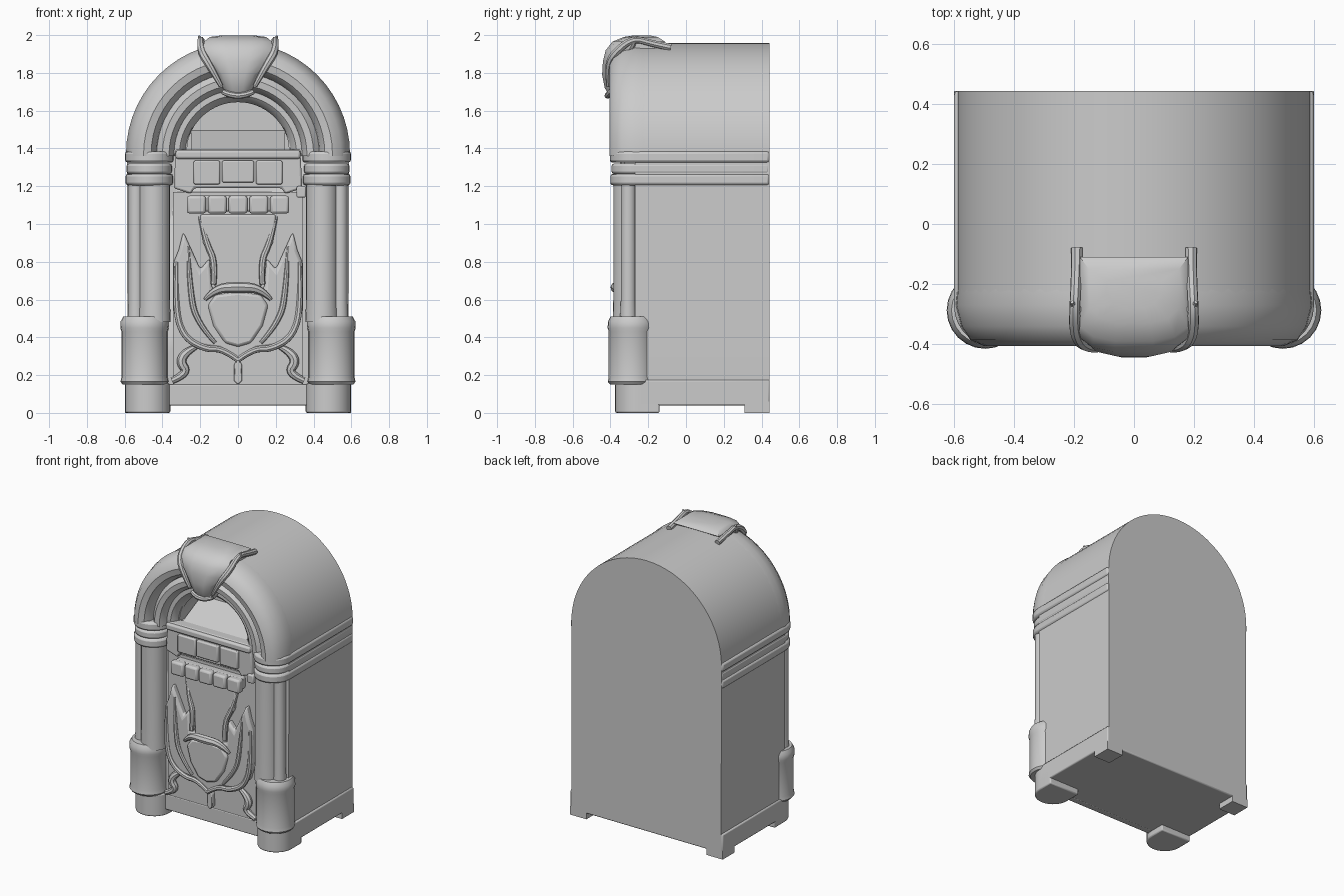
import bpy, bmesh, math
from mathutils import Vector

if "Cube" in bpy.data.objects:
    bpy.data.objects.remove(bpy.data.objects["Cube"])

ARCH_Z = 1.37          # centre height of the arched top
BACK = 0.443


def finish(ob, mirror=False, bevel=0.0, angle=35):
    """Shading, optional bevel and left/right mirror."""
    bpy.ops.object.select_all(action='DESELECT')
    ob.select_set(True)
    bpy.context.view_layer.objects.active = ob
    bpy.ops.object.shade_smooth_by_angle(angle=math.radians(angle))
    if bevel:
        m = ob.modifiers.new("bevel", 'BEVEL')
        m.width, m.segments, m.limit_method = bevel, 2, 'ANGLE'
        m.angle_limit = math.radians(40)
    if mirror:
        ob.modifiers.new("mirror", 'MIRROR')
    return ob


def mesh_object(name, bm):
    bmesh.ops.recalc_face_normals(bm, faces=bm.faces)
    me = bpy.data.meshes.new(name)
    bm.to_mesh(me)
    bm.free()
    ob = bpy.data.objects.new(name, me)
    bpy.context.collection.objects.link(ob)
    return ob


def loft(name, rings, closed=True, **kw):
    """Skin a list of equal-length point rings and cap the ends."""
    bm = bmesh.new()
    rows = [[bm.verts.new(p) for p in r] for r in rings]
    n = len(rows[0])
    for a, b in zip(rows, rows[1:]):
        for i in range(n if closed else n - 1):
            j = (i + 1) % n
            bm.faces.new((a[i], a[j], b[j], b[i]))
    bm.faces.new(rows[0])
    bm.faces.new(rows[-1])
    return finish(mesh_object(name, bm), **kw)


def prism_y(name, pts, y0, y1, **kw):
    return loft(name, [[(x, y, z) for x, z in pts] for y in (y0, y1)], **kw)


def prism_z(name, pts, z0, z1, **kw):
    return loft(name, [[(x, y, z) for x, y in pts] for z in (z0, z1)], **kw)


def box(name, x0, x1, y0, y1, z0, z1, **kw):
    return prism_z(name, [(x0, y0), (x1, y0), (x1, y1), (x0, y1)], z0, z1, **kw)


def arc(cx, cy, r, a0, a1, n, ry=None):
    ry = r if ry is None else ry
    return [(cx + r * math.cos(math.radians(a0 + (a1 - a0) * i / n)),
             cy + ry * math.sin(math.radians(a0 + (a1 - a0) * i / n))) for i in range(n + 1)]


def mirrored(half):
    """Close a right-hand outline (top to bottom) with its left half."""
    return half + [(-x, z) for x, z in reversed(half) if abs(x) > 1e-4]


def lathe(name, cx, cy, profile, **kw):
    """Stack of circles given as (radius, z)."""
    return loft(name, [[(x, y, z) for x, y in arc(cx, cy, r, 0, 345, 23)]
                       for r, z in profile], **kw)


def arch(name, profile, z_leg, n=28, **kw):
    """Sweep an (r, y) profile up, over the arch and down again."""
    rings = [[(r, y, z_leg) for r, y in profile]]
    for i in range(n + 1):
        a = math.pi * i / n
        rings.append([(r * math.cos(a), y, ARCH_Z + r * math.sin(a)) for r, y in profile])
    rings.append([(-r, y, z_leg) for r, y in profile])
    return loft(name, rings, **kw)


def tube(name, pts, radii, mirror=False):
    """Tapered smooth tube through a few points."""
    cu = bpy.data.curves.new(name, 'CURVE')
    cu.dimensions, cu.bevel_depth, cu.bevel_resolution = '3D', 1.0, 2
    cu.use_fill_caps = True
    sp = cu.splines.new('NURBS')
    sp.points.add(len(pts) - 1)
    for p, co, r in zip(sp.points, pts, radii):
        p.co, p.radius = (*co, 1), r
    sp.use_endpoint_u, sp.order_u, sp.resolution_u = True, 3, 5
    ob = bpy.data.objects.new(name, cu)
    bpy.context.collection.objects.link(ob)
    bpy.ops.object.select_all(action='DESELECT')
    ob.select_set(True)
    bpy.context.view_layer.objects.active = ob
    bpy.ops.object.convert(target='MESH')
    return finish(bpy.context.object, mirror=mirror)


# Cabinet with arched top and a recessed window
cabinet = prism_y("cabinet", [(-0.585, 0.05), (0.585, 0.05)] + arc(0, ARCH_Z, 0.588, 0, 180, 36),
                  -0.27, BACK)
window = prism_y("window_cutter", arc(0, 1.39, 0.27, 0, 180, 20), -0.5, -0.05)
window.hide_render = True
window.display_type = 'WIRE'
cut = cabinet.modifiers.new("window", 'BOOLEAN')
cut.object, cut.operation, cut.solver = window, 'DIFFERENCE', 'EXACT'
loft("window_sloped_floor", [[(x, -0.26, 1.37), (x, -0.26, 1.395), (x, -0.04, 1.50), (x, -0.04, 1.37)]
                             for x in (-0.25, 0.25)])

# Plinth and feet
box("plinth", -0.598, 0.598, -0.25, BACK, 0.04, 0.175, bevel=0.008)
box("front_skirt", -0.38, 0.38, -0.29, -0.24, 0.04, 0.15, bevel=0.006)
box("back_foot", 0.47, 0.598, 0.31, BACK, 0, 0.06, mirror=True)
prism_z("front_foot", arc(0.478, -0.255, 0.12, 180, 360, 14) + [(0.598, -0.14), (0.358, -0.14)],
        0, 0.155, mirror=True, bevel=0.008)

# Column sockets, columns and slim side columns
lathe("column_socket", 0.495, -0.287, [(0.115, 0.15), (0.127, 0.165), (0.122, 0.19), (0.122, 0.43),
      (0.128, 0.45), (0.126, 0.485), (0.112, 0.51)], mirror=True)
lathe("main_column", 0.445, -0.30, [(0.088, 0.48), (0.085, 0.6), (0.085, 1.22)], mirror=True)
lathe("slim_column", 0.54, -0.305, [(0.045, 0.48), (0.04, 0.6), (0.04, 1.22)], mirror=True)

# Three bands wrapping the shoulders and running along the sides
for i, (z0, z1, g) in enumerate([(1.205, 1.265, 0.0), (1.265, 1.32, -0.006), (1.325, 1.385, 0.002)]):
    r = 0.126 + g
    prism_z(f"shoulder_band_{i + 1}", arc(0.47, -0.275, r, 180, 360, 14) +
            [(0.47 + r, BACK), (0.56, BACK), (0.56, -0.2), (0.47 - r, -0.2)],
            z0, z1, mirror=True, bevel=0.014)

# Arched tubes on the front
arch("outer_arch_tube", [(0.585, -0.19), (0.593, -0.27), (0.575, -0.34), (0.545, -0.385), (0.50, -0.405),
     (0.46, -0.395), (0.435, -0.36), (0.425, -0.31), (0.42, -0.24)], 1.36)
arch("inner_arch_tube", [(0.44, -0.25), (0.43, -0.335), (0.40, -0.365), (0.365, -0.36),
     (0.34, -0.325), (0.33, -0.25)], 1.36)
arch("window_frame", [(0.345, -0.25), (0.345, -0.315), (0.31, -0.315), (0.285, -0.29), (0.275, -0.25)], 1.37)

# Crest on top of the arch
crest = []
for z, w, yf, yb in [(1.67, 0.06, -0.40, -0.34), (1.72, 0.08, -0.43, -0.30), (1.79, 0.11, -0.444, -0.28),
                     (1.86, 0.165, -0.44, -0.22), (1.92, 0.185, -0.425, -0.18),
                     (1.965, 0.18, -0.39, -0.11), (1.99, 0.15, -0.33, -0.15), (1.998, 0.09, -0.28, -0.19)]:
    front = [(-w, yf + 0.05, z), (-0.75 * w, yf + 0.015, z), (-0.35 * w, yf, z),
             (0.35 * w, yf, z), (0.75 * w, yf + 0.015, z), (w, yf + 0.05, z)]
    crest.append(front + [(w, yb, z), (-w, yb, z)])
loft("crest", crest)
tube("crest_side_ridge", [(0.09, -0.41, 1.73), (0.15, -0.415, 1.84), (0.195, -0.375, 1.91),
     (0.198, -0.28, 1.985), (0.192, -0.18, 1.955), (0.19, -0.08, 1.935)],
     [0.012, 0.02, 0.022, 0.018, 0.018, 0.02], mirror=True)
tube("crest_horn", [(0.17, -0.30, 1.93), (0.195, -0.28, 1.96), (0.206, -0.26, 1.995)],
     [0.025, 0.018, 0.006], mirror=True)
tube("crest_lower_lip", [(-0.08, -0.40, 1.70), (0, -0.43, 1.66), (0.08, -0.40, 1.70)], [0.014, 0.02, 0.014])

# Selection panel under the window
prism_y("panel_surround", mirrored([(0.0, 1.395), (0.33, 1.395), (0.34, 1.19), (0.25, 1.16), (0.23, 1.19), (0, 1.19)]),
        -0.325, -0.25, bevel=0.01)
box("panel_centre", -0.085, 0.085, -0.35, -0.30, 1.22, 1.335, bevel=0.008)
box("panel_side", 0.095, 0.235, -0.345, -0.30, 1.21, 1.335, mirror=True, bevel=0.008)
box("panel_top_rail", -0.33, 0.33, -0.345, -0.25, 1.345, 1.39, bevel=0.012)

# Row of buttons
box("button_shelf", -0.26, 0.26, -0.34, -0.25, 1.065, 1.15, bevel=0.012)
for i in range(5):
    x = -0.22 + 0.11 * i
    box(f"button_{i + 1}", x - 0.05, x + 0.05, -0.375, -0.32, 1.055, 1.15, bevel=0.014)
box("coin_slot", 0.31, 0.36, -0.345, -0.26, 1.14, 1.20, bevel=0.008)

# Grille: centre cloth, shield and its side wings
box("grille_panel", -0.345, 0.345, -0.29, -0.25, 0.15, 1.17)
prism_y("grille_centre", mirrored([(0, 1.05), (0.20, 1.05), (0.185, 0.9), (0.13, 0.8), (0.12, 0.62), (0, 0.6)]),
        -0.31, -0.27, bevel=0.01)
shield = [(0, 0.62), (0.14, 0.66), (0.15, 0.82), (0.20, 0.76), (0.24, 0.85), (0.29, 0.96), (0.315, 0.86),
          (0.34, 0.80), (0.345, 0.56), (0.31, 0.44), (0.22, 0.355), (0.10, 0.34), (0, 0.275)]
prism_y("grille_shield", mirrored(shield), -0.335, -0.27, bevel=0.018)
tube("shield_rim", [(0.325, -0.325, 0.80), (0.335, -0.33, 0.56), (0.29, -0.335, 0.40), (0.17, -0.335, 0.335),
     (0.08, -0.335, 0.34), (0, -0.335, 0.28)], [0.012, 0.018, 0.018, 0.018, 0.016, 0.016], mirror=True)
tube("grille_rib", [(0.20, -0.285, 1.04), (0.17, -0.31, 0.90), (0.12, -0.325, 0.80), (0.13, -0.335, 0.68)],
     [0.012, 0.016, 0.018, 0.015], mirror=True)
tube("shield_inner_rib", [(0.265, -0.33, 0.88), (0.255, -0.34, 0.65), (0.22, -0.34, 0.48), (0.12, -0.34, 0.37)],
     [0.008, 0.016, 0.016, 0.01], mirror=True)

# Medallion with a crescent handle
prism_y("medallion", mirrored([(0, 0.64), (0.12, 0.625), (0.16, 0.57), (0.13, 0.46), (0.07, 0.37), (0, 0.35)]),
        -0.352, -0.32, bevel=0.015)
tube("crescent_handle", [(-0.175, -0.345, 0.60), (-0.12, -0.36, 0.66), (0, -0.375, 0.665), (0.12, -0.36, 0.66),
     (0.175, -0.345, 0.60)], [0.01, 0.024, 0.03, 0.024, 0.01])

# Lower pendant and corner scrolls
prism_y("pendant", mirrored([(0, 0.28), (0.02, 0.26), (0.022, 0.17), (0, 0.15)]), -0.32, -0.27, bevel=0.006)
tube("corner_scroll", [(0.20, -0.295, 0.36), (0.27, -0.305, 0.33), (0.31, -0.31, 0.27), (0.26, -0.305, 0.21),
     (0.35, -0.305, 0.17)], [0.01, 0.022, 0.026, 0.022, 0.018], mirror=True)
